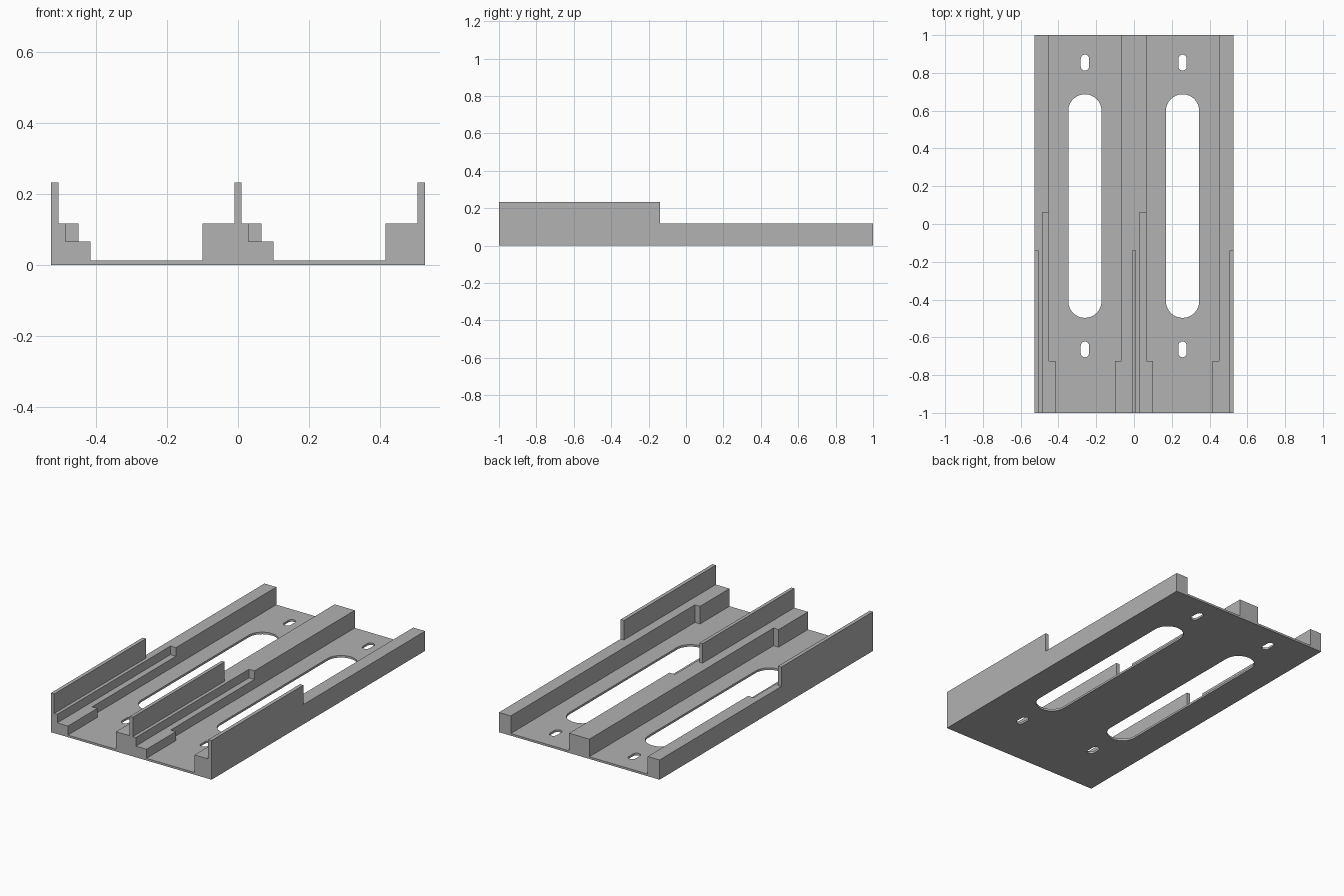
import bpy, bmesh, math

cube = bpy.data.objects.get("Cube")
if cube:
    bpy.data.objects.remove(cube, do_unlink=True)

HALF_W, PLATE_Z, STEP_Z, RAIL_Z, WALL_Z = 0.527, 0.0125, 0.066, 0.117, 0.232
WALL_END = -0.14

grey = bpy.data.materials.new("plain grey")
grey.use_nodes = True
grey.diffuse_color = (0.445, 0.445, 0.445, 1)
grey.node_tree.nodes["Principled BSDF"].inputs["Base Color"].default_value = grey.diffuse_color


def prism(name, outline, z0, z1):
    """Extrude a plan outline from z0 to z1."""
    bm = bmesh.new()
    base = bm.faces.new([bm.verts.new((x, y, z0)) for x, y in outline])
    top = bmesh.ops.extrude_face_region(bm, geom=[base])["geom"]
    moved = [v for v in top if isinstance(v, bmesh.types.BMVert)]
    bmesh.ops.translate(bm, verts=moved, vec=(0, 0, z1 - z0))
    bmesh.ops.recalc_face_normals(bm, faces=bm.faces)
    mesh = bpy.data.meshes.new(name)
    bm.to_mesh(mesh)
    bm.free()
    mesh.materials.append(grey)
    obj = bpy.data.objects.new(name, mesh)
    bpy.context.collection.objects.link(obj)
    return obj


def combine(target, others, operation):
    """Apply exact booleans and remove the helper solids."""
    bpy.context.view_layer.objects.active = target
    for other in others:
        mod = target.modifiers.new("combine", 'BOOLEAN')
        mod.operation, mod.solver, mod.object = operation, 'EXACT', other
        bpy.ops.object.modifier_apply(modifier=mod.name)
        bpy.data.objects.remove(other, do_unlink=True)


def slot(x, y0, y1, r, segments=16):
    """Round-ended slot cutter."""
    pts = []
    for cy, start in ((y1 - r, 0), (y0 + r, math.pi)):
        for i in range(segments + 1):
            a = start + math.pi * i / segments
            pts.append((x + r * math.cos(a), cy + r * math.sin(a)))
    cutter = prism("slot_cutter", pts, -0.1, 0.1)
    cutter.hide_render = True
    return cutter


# Base plate with a long slot and two screw slots in each bay
plate = prism("base_plate", [(-HALF_W, -1), (HALF_W, -1), (HALF_W, 1), (-HALF_W, 1)], 0, PLATE_Z)
for bay_x in (-0.26, 0.257):
    combine(plate, [slot(bay_x, -0.497, 0.687, 0.088),
                    slot(bay_x, -0.706, -0.622, 0.022, 8),
                    slot(bay_x, 0.812, 0.897, 0.022, 8)], 'DIFFERENCE')

# Rail edges: (distance from the wall face, y), front to back
FOOT = [(0.09, -1), (0.09, -0.725), (0.056, -0.725), (0.056, 1)]
LEDGE = [(0.02, -1), (0.02, 0.06), (0.056, 0.06), (0.056, 1)]
FLUSH = [(0, -1), (0, 1)]


def rail(name, x0, x1, left, right_low, right_high):
    """Rail around a wall from x0 to x1, with a plan edge on either side."""
    def outline(right):
        return [(x1 + d, y) for d, y in right] + [(x0 - d, y) for d, y in reversed(left)]
    body = prism(name, outline(right_low), PLATE_Z, STEP_Z)
    upper = prism("upper_step", outline(right_high), STEP_Z, RAIL_Z)
    wall = prism("wall", [(x0, -1), (x1, -1), (x1, WALL_END), (x0, WALL_END)], RAIL_Z, WALL_Z)
    combine(body, [upper, wall], 'UNION')
    # Merge the coplanar side faces
    bm = bmesh.new()
    bm.from_mesh(body.data)
    bmesh.ops.remove_doubles(bm, verts=bm.verts, dist=0.0001)
    bmesh.ops.dissolve_limit(bm, angle_limit=0.01, verts=bm.verts, edges=bm.edges)
    bm.to_mesh(body.data)
    bm.free()


rail("right_rail", -HALF_W, -0.505, FLUSH, FOOT, LEDGE)
rail("centre_rail", -0.01, 0.01, FOOT, FOOT, LEDGE)
rail("left_rail", 0.505, HALF_W, FOOT, FLUSH, FLUSH)
